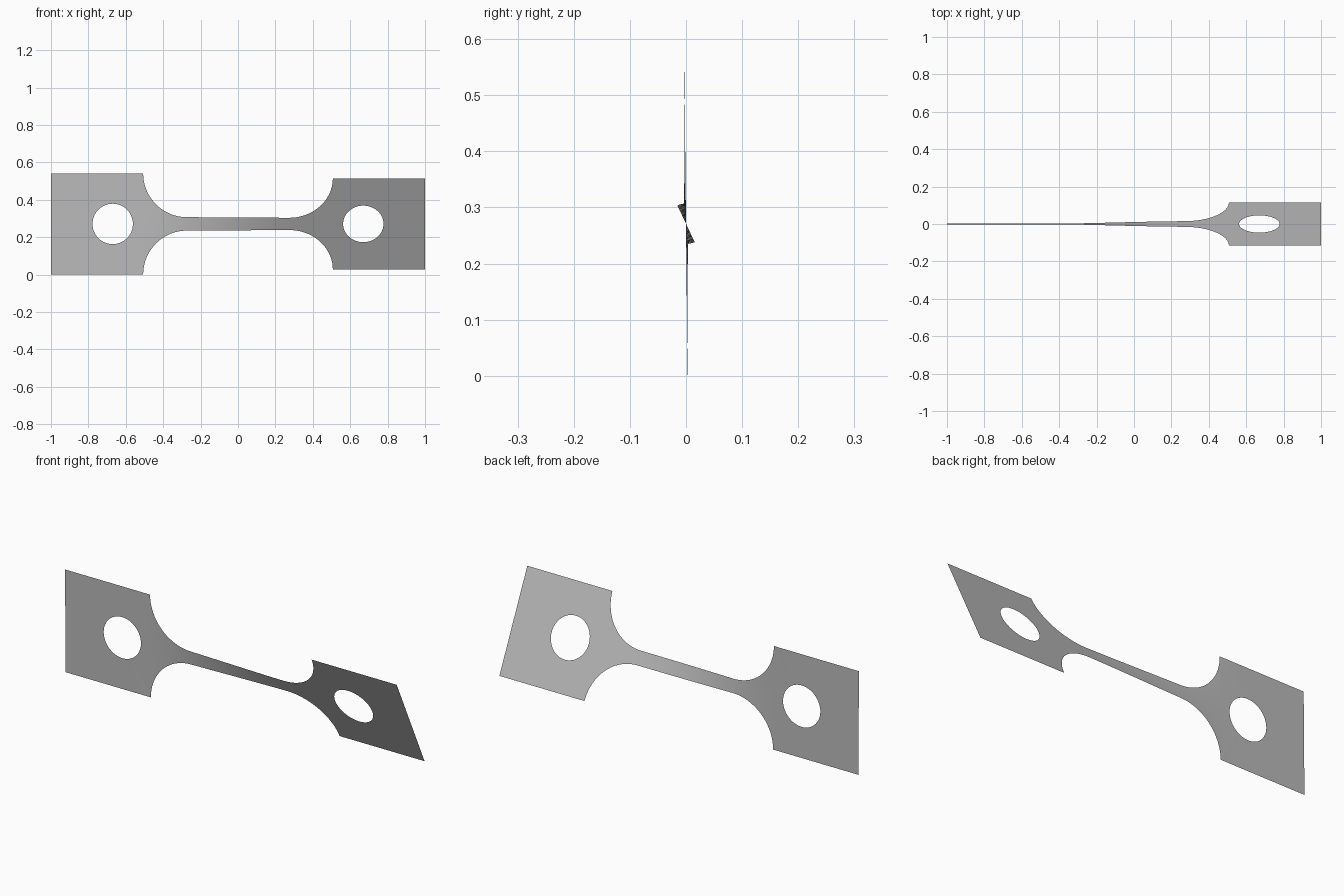
import bpy, bmesh
from math import sin, cos, pi, radians, atan2, sqrt

cube = bpy.data.objects.get("Cube")
if cube:
    bpy.data.objects.remove(cube, do_unlink=True)

LENGTH, HALF, NECK = 1.0, 0.27, 0.036   # half length, tab half height, neck half height
SHOULDER, HOLE_X, HOLE_R = 0.507, 0.67, 0.108
FILLET = HALF - NECK
MID_Z = 0.271

steel = bpy.data.materials.new("grey_steel")
steel.use_nodes = True
grey = (0.5, 0.5, 0.5, 1)
steel.diffuse_color = grey
steel.node_tree.nodes["Principled BSDF"].inputs["Base Color"].default_value = grey


def twist(x):
    """Angle of the sheet about its long axis, eased along the neck."""
    t = min(1, max(0, (x + 0.55) / 0.9))
    return radians(0.6 + 24.7 * t * t * (3 - 2 * t))


def half_height(x):
    d = abs(x) - (SHOULDER - FILLET)
    return NECK if d <= 0 else HALF - sqrt(max(0, FILLET ** 2 - d * d))


bm = bmesh.new()


def strip(rows):
    """Skin a list of equally long point rows with quads."""
    rows = [[bm.verts.new((x, 0, z)) for x, z in row] for row in rows]
    for a, b in zip(rows, rows[1:]):
        for i in range(len(a) - 1):
            bm.faces.new((a[i], b[i], b[i + 1], a[i + 1]))


# Neck and rounded shoulders
start = SHOULDER - FILLET
arc = [start + FILLET * sin(i / 20 * pi / 2) for i in range(21)]
straight = [start * (i / 12 * 2 - 1) for i in range(1, 12)]
xs = [-x for x in reversed(arc)] + straight + arc
strip([[(x, half_height(x) * (j / 4 - 1)) for j in range(9)] for x in xs])

# End tabs, each a rectangle around a round hole
left, right = SHOULDER - HOLE_X, LENGTH - HOLE_X
angles = [2 * pi * i / 64 for i in range(64)]
angles += [atan2(z, x) % (2 * pi) for x in (left, right) for z in (-HALF, HALF)]
angles.sort()
angles.append(angles[0])
for side in (-1, 1):
    ring, border = [], []
    for a in angles:
        c, s = cos(a), sin(a)
        reach = min((right if c > 0 else left) / c if abs(c) > 1e-6 else 9,
                    HALF / abs(s) if abs(s) > 1e-6 else 9)
        ring.append((side * (HOLE_X + HOLE_R * c), HOLE_R * s))
        border.append((side * (HOLE_X + reach * c), reach * s))
    strip([ring, border])

# Face the sheet forward, weld it, then twist it about its length
bmesh.ops.remove_doubles(bm, verts=bm.verts, dist=1e-5)
bm.normal_update()
bmesh.ops.reverse_faces(bm, faces=[f for f in bm.faces if f.normal.y > 0])
for v in bm.verts:
    a, r = twist(v.co.x), v.co.z
    v.co.y, v.co.z = -r * sin(a), MID_Z + r * cos(a)

mesh = bpy.data.meshes.new("twisted_strip")
bm.to_mesh(mesh)
bm.free()
mesh.materials.append(steel)
strip_obj = bpy.data.objects.new("twisted_strip", mesh)
bpy.context.collection.objects.link(strip_obj)
bpy.context.view_layer.objects.active = strip_obj
strip_obj.select_set(True)
bpy.ops.object.shade_smooth_by_angle()
